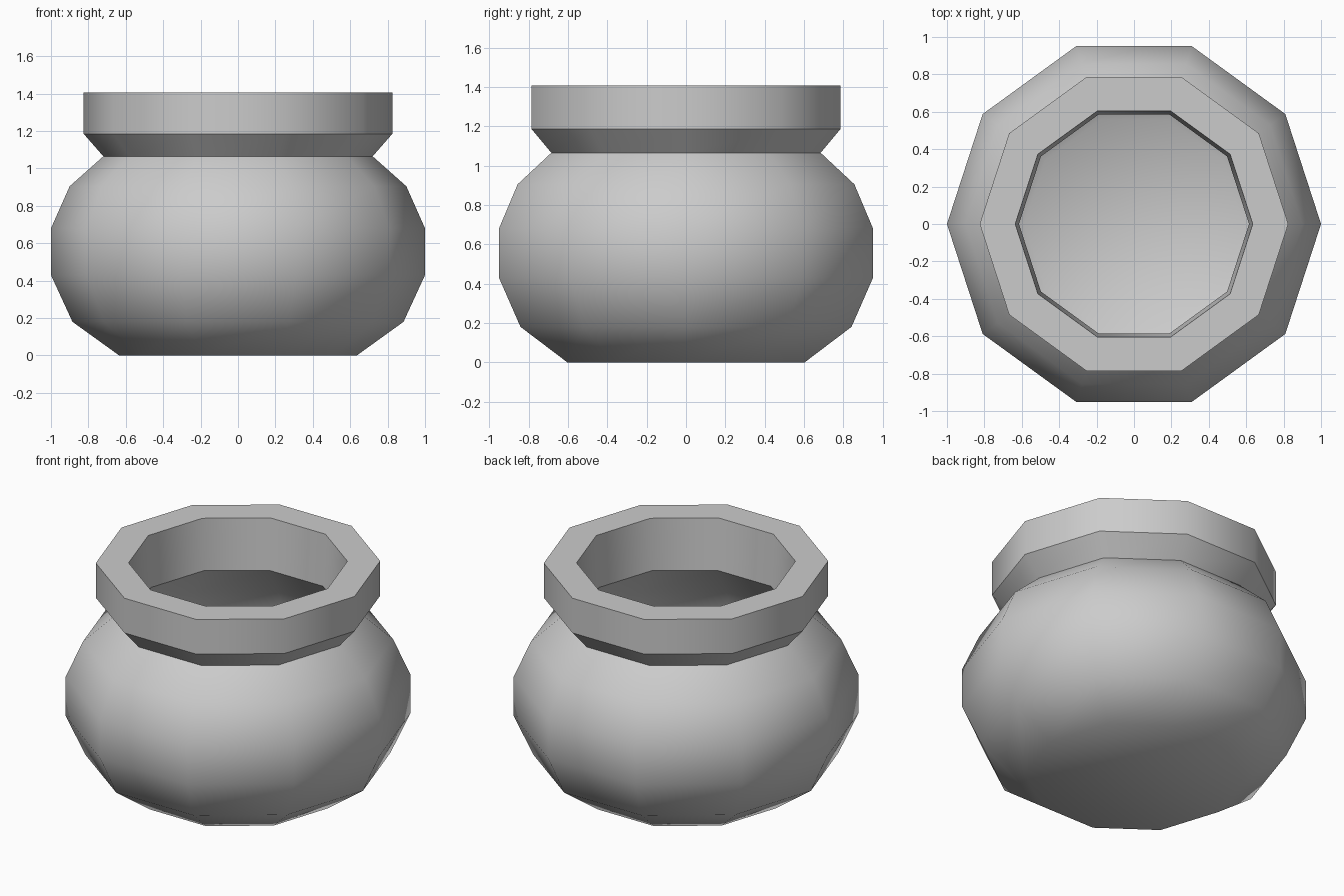
import bpy, bmesh, math

if "Cube" in bpy.data.objects:
    bpy.data.objects.remove(bpy.data.objects["Cube"])

SIDES = 10

# Closed pot profile (radius, height): outside going up, over the rim, inside going down
outer = [(0.635, 0), (0.885, 0.18), (1.0, 0.43), (1.0, 0.68), (0.90, 0.905),
         (0.72, 1.065), (0.825, 1.185), (0.825, 1.407)]
inner = [(0.635, 1.407), (0.615, 1.08), (0.80, 0.86), (0.90, 0.66),
         (0.90, 0.45), (0.79, 0.24), (0.585, 0.10)]


def lathe(name, profile):
    bm = bmesh.new()
    rings = [[bm.verts.new((r * math.cos(a), r * math.sin(a), z))
              for a in (2 * math.pi * i / SIDES for i in range(SIDES))]
             for r, z in profile]
    for low, high in zip(rings, rings[1:]):
        for i in range(SIDES):
            j = (i + 1) % SIDES
            bm.faces.new((low[i], low[j], high[j], high[i]))
    # Underside and inner floor
    bm.faces.new(rings[0][::-1])
    bm.faces.new(rings[-1])
    bmesh.ops.recalc_face_normals(bm, faces=bm.faces)
    mesh = bpy.data.meshes.new(name)
    bm.to_mesh(mesh)
    bm.free()
    obj = bpy.data.objects.new(name, mesh)
    bpy.context.collection.objects.link(obj)
    return obj


# Round-bellied pot with a flared, thick rim
pot = lathe("pot", outer + inner)
bpy.context.view_layer.objects.active = pot
pot.select_set(True)
bpy.ops.object.shade_smooth_by_angle(angle=math.radians(38))
